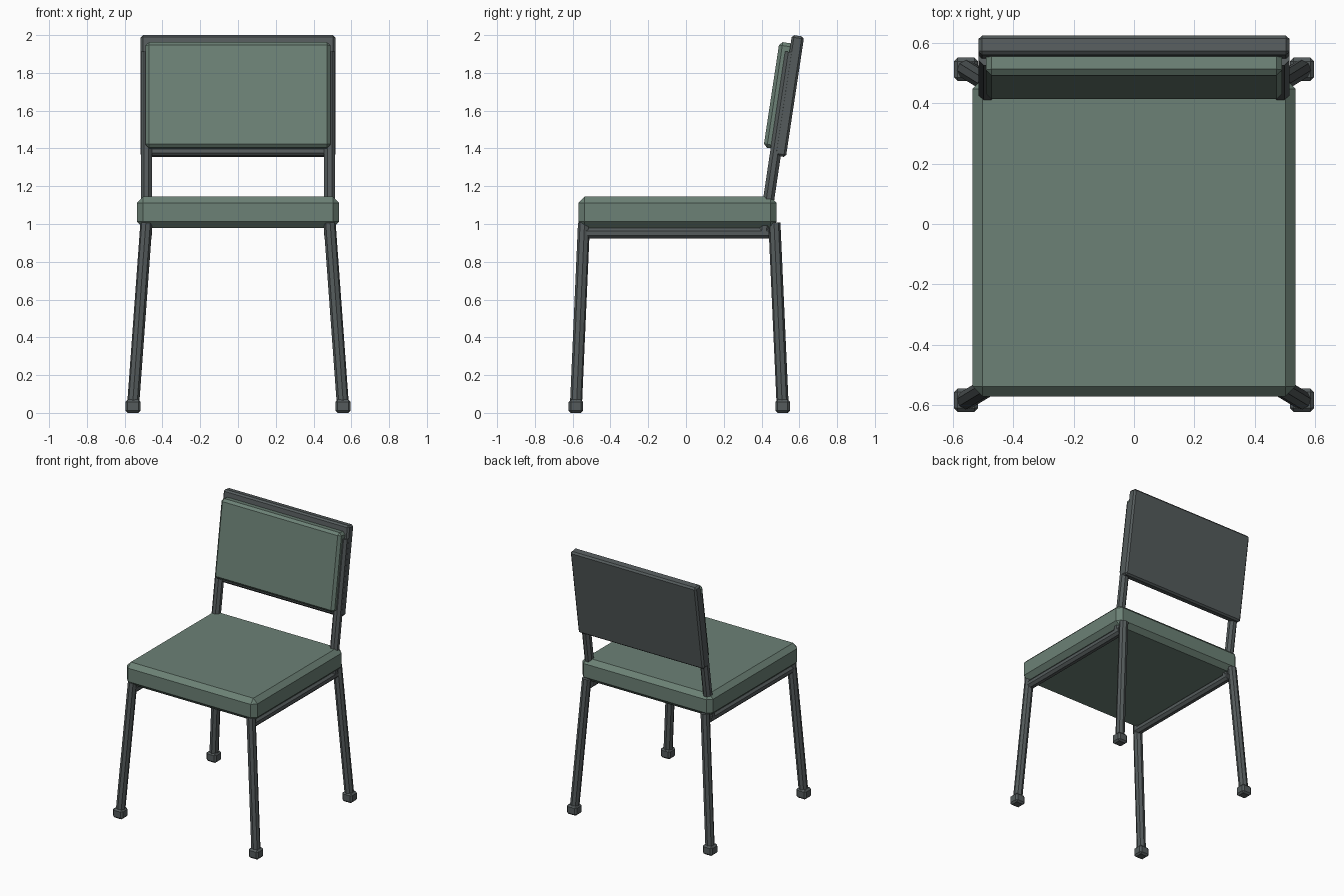
import bpy, bmesh, math
from mathutils import Vector, Matrix

if "Cube" in bpy.data.objects:
    bpy.data.objects.remove(bpy.data.objects["Cube"])


def material(name, color):
    m = bpy.data.materials.new(name)
    m.diffuse_color = (*color, 1)
    m.use_nodes = True
    m.node_tree.nodes["Principled BSDF"].inputs["Base Color"].default_value = m.diffuse_color
    return m


GREEN = material("green_padding", (0.15, 0.22, 0.18))
METAL = material("dark_frame", (0.09, 0.105, 0.107))
TILT = math.radians(-8.6)


def finish(name, bm, mat):
    mesh = bpy.data.meshes.new(name)
    bm.to_mesh(mesh)
    bm.free()
    mesh.materials.append(mat)
    ob = bpy.data.objects.new(name, mesh)
    bpy.context.collection.objects.link(ob)
    return ob


def box(name, size, loc, chamfer, mat, tilt=0.0):
    """Chamfered box, optionally leaning backwards."""
    bm = bmesh.new()
    bmesh.ops.create_cube(bm, size=1)
    bmesh.ops.scale(bm, vec=size, verts=bm.verts)
    bmesh.ops.bevel(bm, geom=bm.edges[:], offset=chamfer, segments=1,
                    affect='EDGES', profile=0.5)
    ob = finish(name, bm, mat)
    ob.location = loc
    ob.rotation_euler.x = tilt
    return ob


def tube(name, a, b, radius=0.032):
    """Eight-sided bar between two points."""
    a, b = Vector(a), Vector(b)
    axis = b - a
    rot = Vector((0, 0, 1)).rotation_difference(axis).to_matrix().to_4x4()
    place = Matrix.Translation((a + b) / 2) @ rot
    bm = bmesh.new()
    bmesh.ops.create_cone(bm, cap_ends=True, segments=8, radius1=radius, radius2=radius,
                          depth=axis.length,
                          matrix=place @ Matrix.Rotation(math.pi / 8, 4, 'Z'))
    return finish(name, bm, METAL)


# Padding and back board
box("seat", (1.07, 1.05, 0.165), (0, -0.045, 1.0625), 0.033, GREEN)
box("back_board", (1.03, 0.065, 0.645), (0, 0.545, 1.6775), 0.012, METAL, TILT)
box("back_cushion", (0.98, 0.08, 0.565), (0, 0.492, 1.68), 0.018, GREEN, TILT)

for side, s in (("left", -1), ("right", 1)):
    # Splayed legs with square feet
    for end, top_y, foot_y in (("front", -0.54, -0.583), ("back", 0.468, 0.512)):
        tube(f"{end}_leg_{side}", (s * 0.485, top_y, 1.005), (s * 0.556, foot_y, 0.03))
        box(f"{end}_foot_{side}", (0.08, 0.077, 0.07), (s * 0.556, foot_y, 0.035),
            0.012, METAL)
    # Rail under the seat and upright carrying the back
    tube(f"side_rail_{side}", (s * 0.485, -0.54, 0.952), (s * 0.485, 0.44, 0.952))
    tube(f"back_post_{side}", (s * 0.485, 0.41, 0.945), (s * 0.485, 0.554, 1.91))
